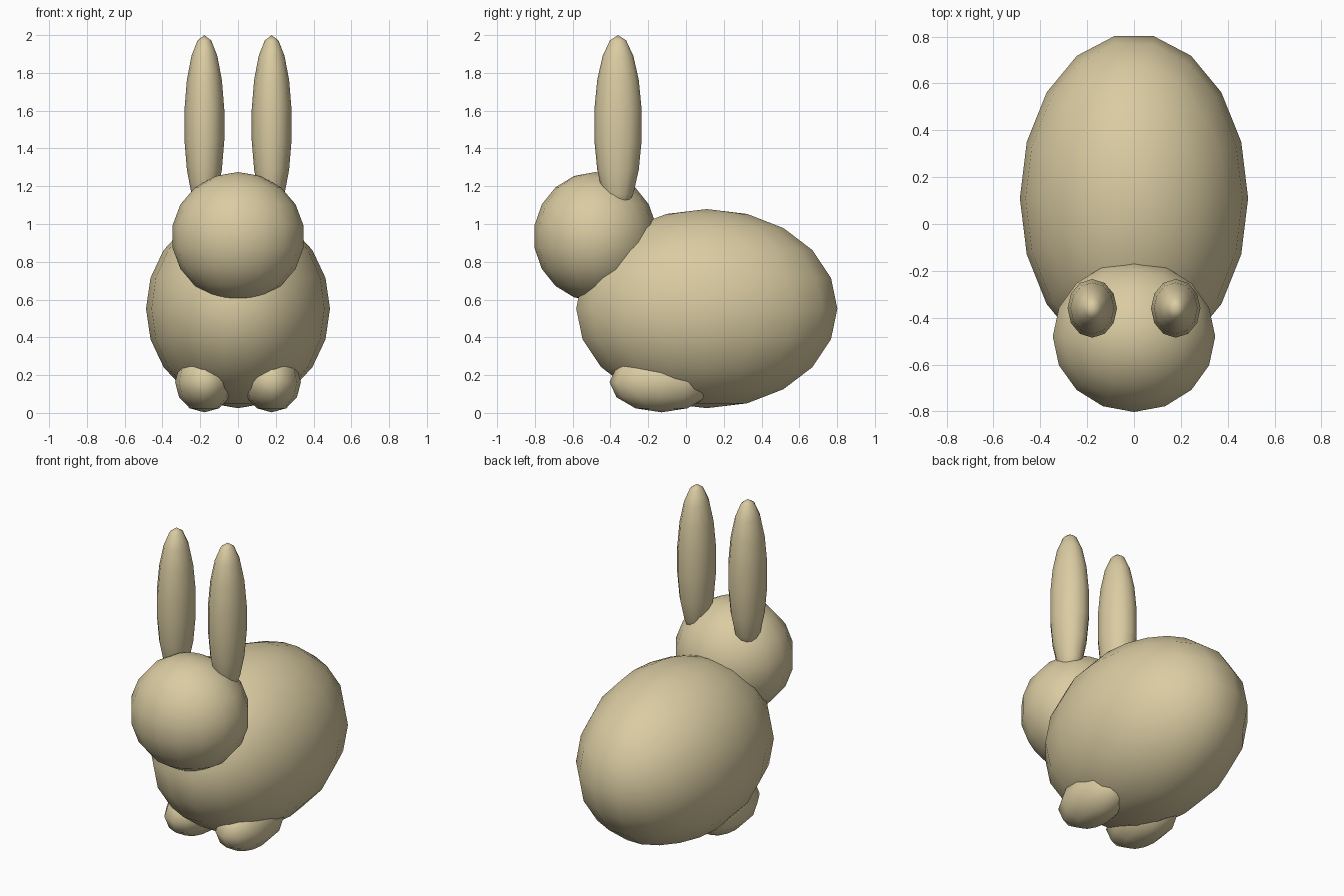
import bpy, bmesh, math
from mathutils import Matrix, Vector

if "Cube" in bpy.data.objects:
    bpy.data.objects.remove(bpy.data.objects["Cube"])

tan = bpy.data.materials.new("tan_fur")
tan.diffuse_color = (0.70, 0.60, 0.36, 1.0)
tan.use_nodes = True
tan.node_tree.nodes["Principled BSDF"].inputs["Base Color"].default_value = tan.diffuse_color


def ellipsoid(name, center, radii, segments, rings, turn=0.0):
    """Smooth-shaded low-poly ellipsoid with its poles along z."""
    bm = bmesh.new()
    bmesh.ops.create_uvsphere(bm, u_segments=segments, v_segments=rings, radius=1.0)
    bm.transform(Matrix.Rotation(turn, 4, 'Z'))
    bm.transform(Matrix.Diagonal(Vector((*radii, 1.0))))
    for f in bm.faces:
        f.smooth = True
    mesh = bpy.data.meshes.new(name)
    bm.to_mesh(mesh)
    bm.free()
    mesh.materials.append(tan)
    obj = bpy.data.objects.new(name, mesh)
    obj.location = center
    bpy.context.collection.objects.link(obj)
    return obj


# Body: corners at the left and right, flats at front and back
ellipsoid("body", (0, 0.11, 0.552), (0.487, 0.702, 0.527), 18, 10, math.pi / 2)

# Head
ellipsoid("head", (0, -0.48, 0.933), (0.352, 0.327, 0.342), 16, 9)

# Ears and front paws, mirrored left and right
for side, s in (("left", 1), ("right", -1)):
    ellipsoid(side + "_ear", (0.178 * s, -0.36, 1.525), (0.107, 0.127, 0.475), 12, 9)
    ellipsoid(side + "_paw", (0.178 * s, -0.13, 0.163), (0.155, 0.275, 0.160), 12, 6)
